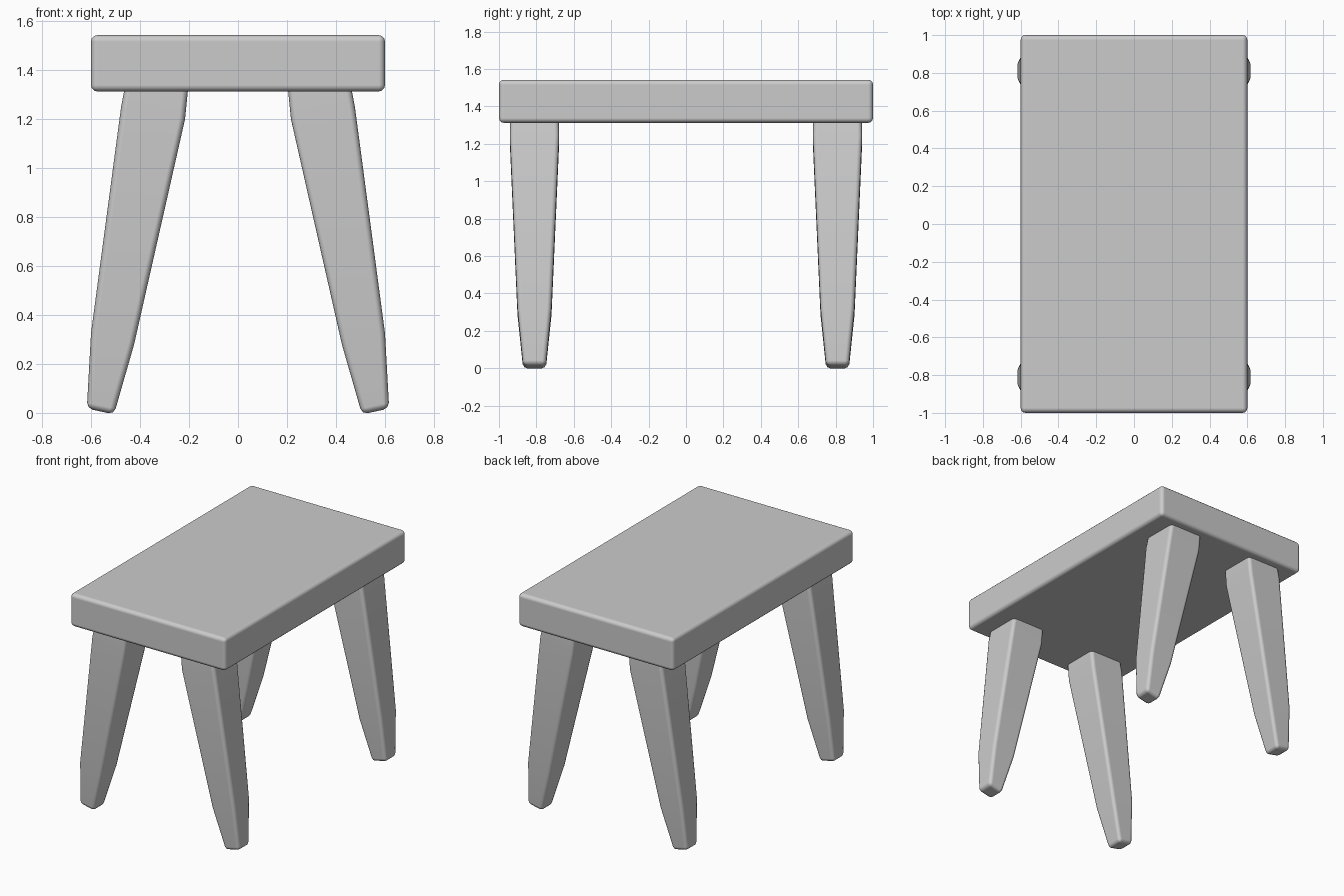
import bpy, bmesh

if "Cube" in bpy.data.objects:
    bpy.data.objects.remove(bpy.data.objects["Cube"])

# Leg cross-sections: (inner x, inner z, outer x, outer z, half depth in y)
RINGS = [
    (0.506, -0.006, 0.617, 0.018, 0.061),
    (0.424, 0.28, 0.600, 0.325, 0.091),
    (0.216, 1.20, 0.477, 1.25, 0.132),
    (0.202, 1.34, 0.456, 1.36, 0.129),
]
LEG_Y = 0.81


def finish(name, bm, width, segments):
    bmesh.ops.recalc_face_normals(bm, faces=bm.faces)
    mesh = bpy.data.meshes.new(name)
    bm.to_mesh(mesh)
    bm.free()
    obj = bpy.data.objects.new(name, mesh)
    bpy.context.collection.objects.link(obj)
    for p in mesh.polygons:
        p.use_smooth = True
    # Rounded edges
    bev = obj.modifiers.new("rounded_edges", 'BEVEL')
    bev.width = width
    bev.segments = segments
    bev.limit_method = 'ANGLE'
    bev.angle_limit = 0.7
    bev.harden_normals = True
    return obj


def leg(name, sx, sy):
    bm = bmesh.new()
    loops = []
    for xi, zi, xo, zo, h in RINGS:
        pts = [(xi, -h, zi), (xo, -h, zo), (xo, h, zo), (xi, h, zi)]
        loops.append([bm.verts.new((sx * x, sy * LEG_Y + y, z)) for x, y, z in pts])
    for a, b in zip(loops, loops[1:]):
        for i in range(4):
            j = (i + 1) % 4
            bm.faces.new((a[i], a[j], b[j], b[i]))
    bm.faces.new(loops[0])
    bm.faces.new(loops[-1])
    finish(name, bm, 0.024, 2)


# Seat slab
bm = bmesh.new()
bmesh.ops.create_cube(bm, size=1)
for v in bm.verts:
    v.co.x *= 1.2
    v.co.y *= 2.0
    v.co.z = v.co.z * 0.23 + 1.427
finish("seat", bm, 0.026, 3)

# Four splayed legs
for sx, side in ((-1, "left"), (1, "right")):
    for sy, end in ((-1, "front"), (1, "back")):
        leg(f"{end}_{side}_leg", sx, sy)
